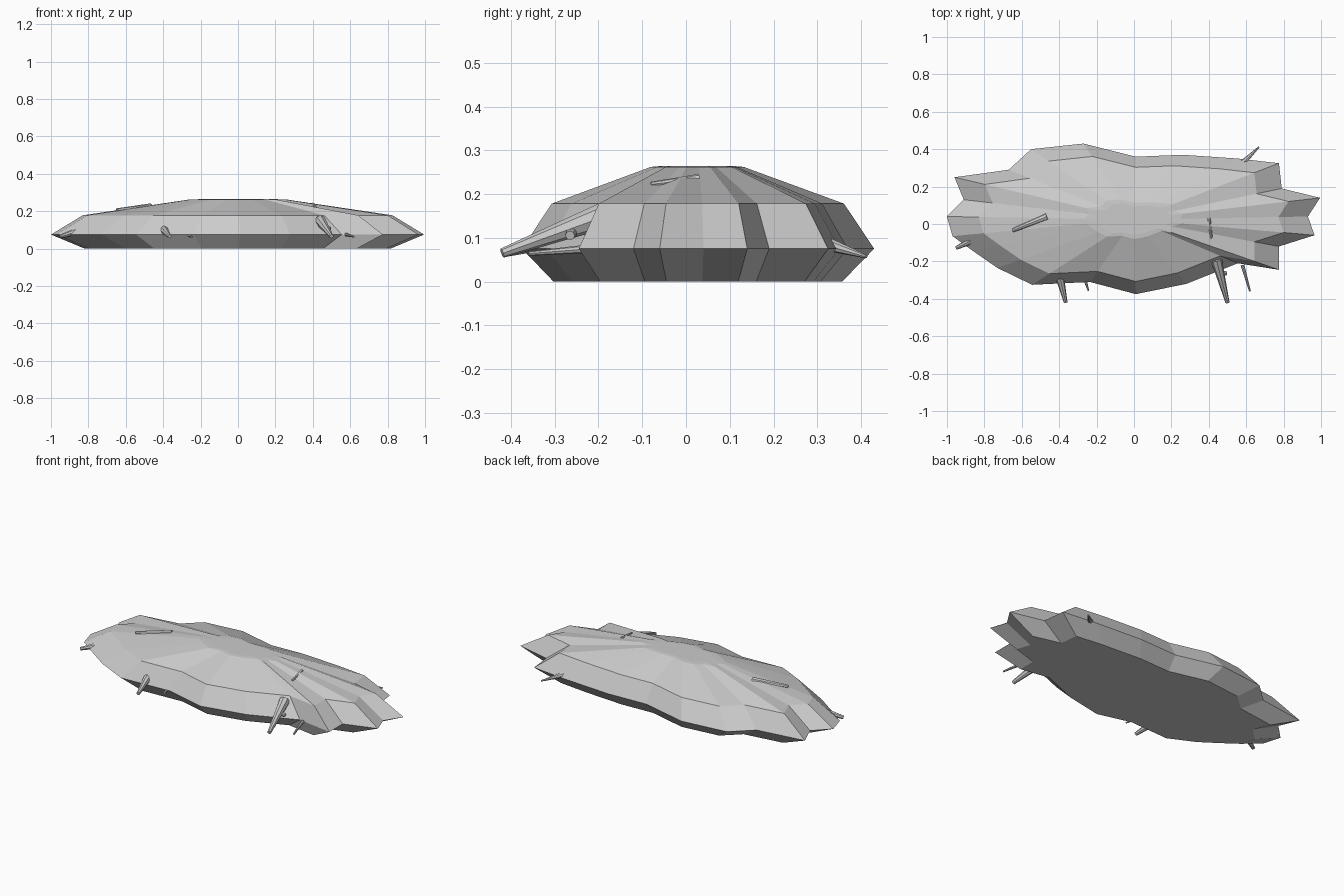
import bpy, bmesh
from mathutils import Vector

if "Cube" in bpy.data.objects:
    bpy.data.objects.remove(bpy.data.objects["Cube"])

# Irregular widest outline of the slab, 24 points going clockwise from the right
OUTLINE = [(.995, .14), (.93, .04), (.965, -.06), (.775, -.12), (.775, -.245), (.555, -.21),
           (.28, -.32), (.01, -.375), (-.235, -.31), (-.545, -.325), (-.73, -.235), (-.86, -.145),
           (-.97, -.065), (-1, .04), (-.91, .13), (-.96, .25), (-.67, .29), (-.55, .40),
           (-.27, .43), (.01, .36), (.26, .37), (.555, .35), (.775, .325), (.79, .19)]
# Stacked rings: (scale, height)
RINGS = [(.82, 0), (1, .075), (.83, .178), (.29, .258), (.265, .262), (.21, .264)]
CENTRE_Y = .025


def finish(bm, name):
    bmesh.ops.recalc_face_normals(bm, faces=bm.faces)
    me = bpy.data.meshes.new(name)
    bm.to_mesh(me)
    bm.free()
    ob = bpy.data.objects.new(name, me)
    bpy.context.collection.objects.link(ob)
    return ob


# Faceted slab body
bm = bmesh.new()
rings = [[bm.verts.new((x * s, CENTRE_Y + (y - CENTRE_Y) * s, z)) for x, y in OUTLINE]
         for s, z in RINGS]
n = len(OUTLINE)
for a, b in zip(rings, rings[1:]):
    for i in range(n):
        j = (i + 1) % n
        bm.faces.new((a[i], a[j], b[j], b[i]))
bm.faces.new(rings[0])
bm.faces.new(rings[-1])
finish(bm, "rock_slab")


def spike(name, base, tip, r1, r2):
    """Tapered eight-sided peg running from base to tip."""
    base, tip = Vector(base), Vector(tip)
    d = tip - base
    m = d.to_track_quat('Z', 'Y').to_matrix().to_4x4()
    m.translation = (base + tip) / 2
    b = bmesh.new()
    bmesh.ops.create_cone(b, cap_ends=True, segments=8, radius1=r1, radius2=r2,
                          depth=d.length, matrix=m)
    return finish(b, name)


# Pegs and stubs sticking out of the slab
SPIKES = [
    ("front_right_spike", (.44, -.19, .15), (.5, -.42, .065), .030, .011),
    ("front_right_stub", (.46, -.26, .115), (.495, -.265, .105), .014, .011),
    ("front_left_spike", (-.40, -.27, .105), (-.365, -.42, .065), .024, .010),
    ("front_right_twig", (.58, -.22, .075), (.62, -.36, .064), .010, .005),
    ("front_left_twig", (-.265, -.29, .072), (-.243, -.357, .062), .010, .004),
    ("left_spike", (-.87, -.09, .09), (-.95, -.128, .065), .018, .010),
    ("back_right_spike", (.58, .325, .085), (.668, .412, .057), .016, .004),
    ("top_left_spike", (-.465, .04, .222), (-.65, -.035, .205), .020, .010),
    ("top_right_twig", (.40, .03, .236), (.415, -.08, .222), .010, .006),
]
for args in SPIKES:
    spike(*args)
